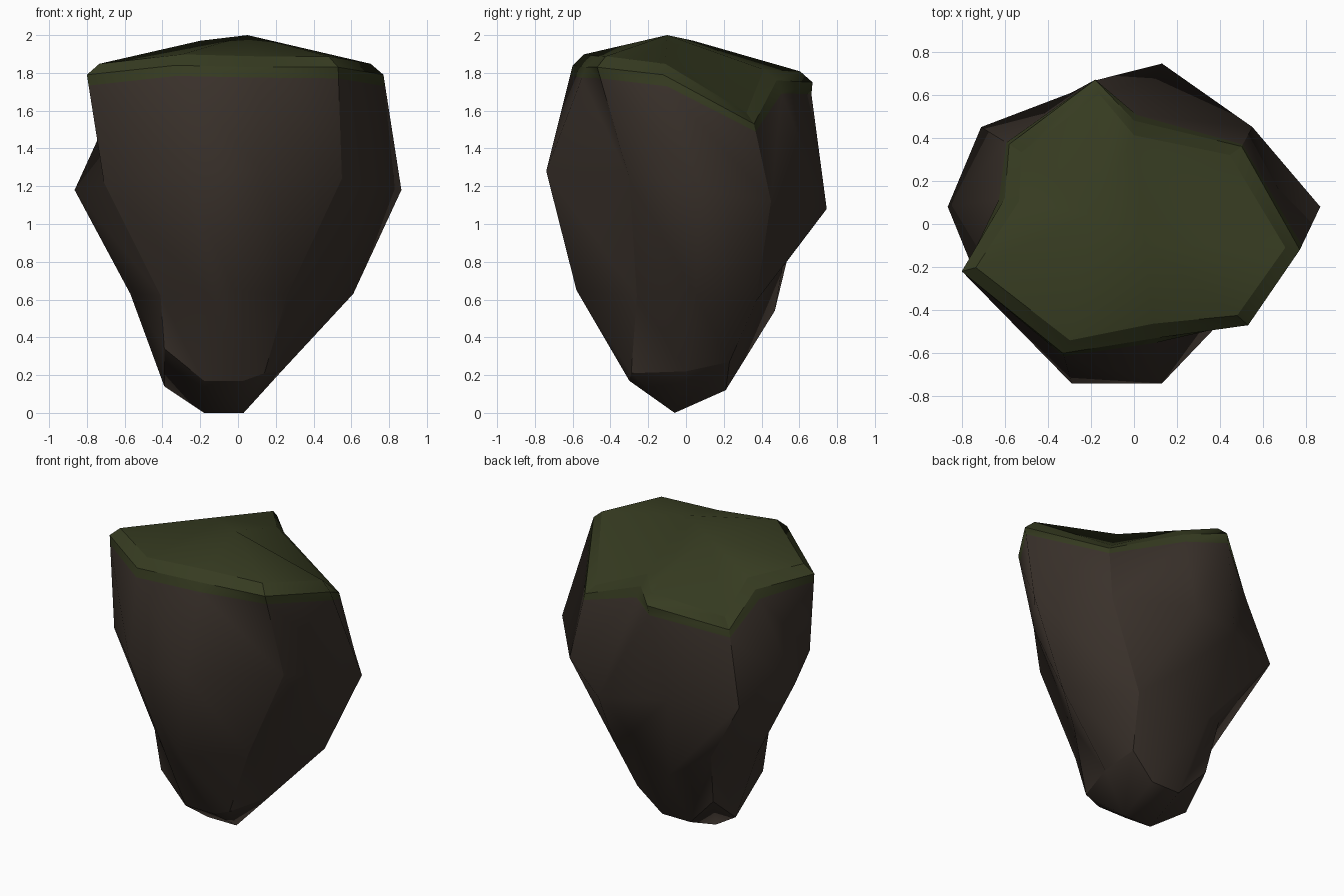
import bpy, bmesh
from mathutils import Vector

if "Cube" in bpy.data.objects:
    bpy.data.objects.remove(bpy.data.objects["Cube"])


def material(name, rgb):
    m = bpy.data.materials.new(name)
    m.diffuse_color = (*rgb, 1)
    m.use_nodes = True
    m.node_tree.nodes["Principled BSDF"].inputs["Base Color"].default_value = m.diffuse_color
    return m


# Cross-sections of the rock, counter-clockwise from front left:
# front left, front a, front b, front right, right, back right, back b, back a, back left, left
rim = [(-.80, -.22, 1.79), (-.33, -.60, 1.84), (.10, -.53, 1.83), (.53, -.47, 1.83), (.77, -.12, 1.79),
       (.50, .36, 1.53), (0, .48, 1.76), (-.18, .67, 1.75), (-.58, .37, 1.58), (-.60, .12, 1.76)]
belly = [(-.71, -.30, 1.22), (-.29, -.74, 1.28), (.13, -.74, 1.28), (.55, -.30, 1.24), (.865, .08, 1.18),
         (.55, .45, 1.12), (.13, .745, 1.08), (-.29, .61, 1.12), (-.71, .45, 1.12), (-.865, .08, 1.18)]
waist = [(-.41, -.30, .62), (-.17, -.54, .63), (-.02, -.58, .65), (.26, -.26, .62), (.61, .05, .63),
         (.27, .37, .59), (.05, .51, .77), (-.20, .47, .54), (-.41, .32, .66), (-.57, .05, .63)]
foot = [(-.39, -.26, .34), (-.18, -.30, .17), (.03, -.30, .17), (.14, -.29, .21), (.23, 0, .22),
        (.20, .23, .27), (.03, .21, .12), (-.18, .21, .12), (-.37, .24, .32), (-.39, .03, .14)]

rim = [Vector(p) for p in rim]
belly = [Vector(p) for p in belly]
# Grass hangs slightly over the sides; bevelled edge runs inside the rim
fringe = [a.lerp(b, .10) for a, b in zip(rim, belly)]
bevel = []
for p in rim:
    flat = Vector((p.x, p.y, 0))
    bevel.append(p - flat.normalized() * .068 + Vector((0, 0, .058)))

bm = bmesh.new()
N = len(rim)
CORNERS = (0, 3, 5, 8)      # columns that form hard vertical creases
BACK = (5, 6, 7)            # back panels, cut along the other diagonal


def add_ring(points):
    return [bm.verts.new(p) for p in points]


def bridge(lower, upper, mat):
    for i in range(N):
        j = (i + 1) % N
        a, b, c, d = lower[i], lower[j], upper[j], upper[i]
        tris = ((a, b, c), (a, c, d)) if i in BACK else ((a, b, d), (b, c, d))
        for tri in tris:
            bm.faces.new(tri).material_index = mat


def close(ring, left, right, mat):
    """Close a ring on a short ridge running from left to right."""
    left, right = bm.verts.new(left), bm.verts.new(right)
    for i in range(N):
        j = (i + 1) % N
        a = right if 2 <= i <= 6 else left
        b = right if 2 <= j <= 6 else left
        corners = (ring[i], ring[j], a) if a is b else (ring[i], ring[j], b, a)
        bm.faces.new(corners).material_index = mat


def crease(a, b):
    bm.edges.get((a, b)).smooth = False


# Stone body, then the grass fringe and bevelled edge
rings = [add_ring(r) for r in (foot, waist, belly, fringe, rim, bevel)]
for k in range(5):
    bridge(rings[k], rings[k + 1], 0 if k < 3 else 1)
# Underside and grass top
close(rings[0], (-.18, -.06, 0), (.03, -.06, 0), 0)
close(rings[5], (-.20, .04, 1.97), (.05, -.10, 2.0), 1)
bmesh.ops.recalc_face_normals(bm, faces=bm.faces)

# Smooth sides between hard corners and hard rims
for f in bm.faces:
    f.smooth = True
for ring in (rings[0], rings[4], rings[5]):
    for i in range(N):
        crease(ring[i], ring[(i + 1) % N])
for lower, upper in zip(rings, rings[1:]):
    for i in CORNERS:
        crease(lower[i], upper[i])

mesh = bpy.data.meshes.new("grassy_rock")
bm.to_mesh(mesh)
bm.free()
mesh.materials.append(material("dark brown stone", (.042, .031, .024)))
mesh.materials.append(material("moss green", (.037, .044, .015)))
rock = bpy.data.objects.new("grassy_rock", mesh)
bpy.context.collection.objects.link(rock)
